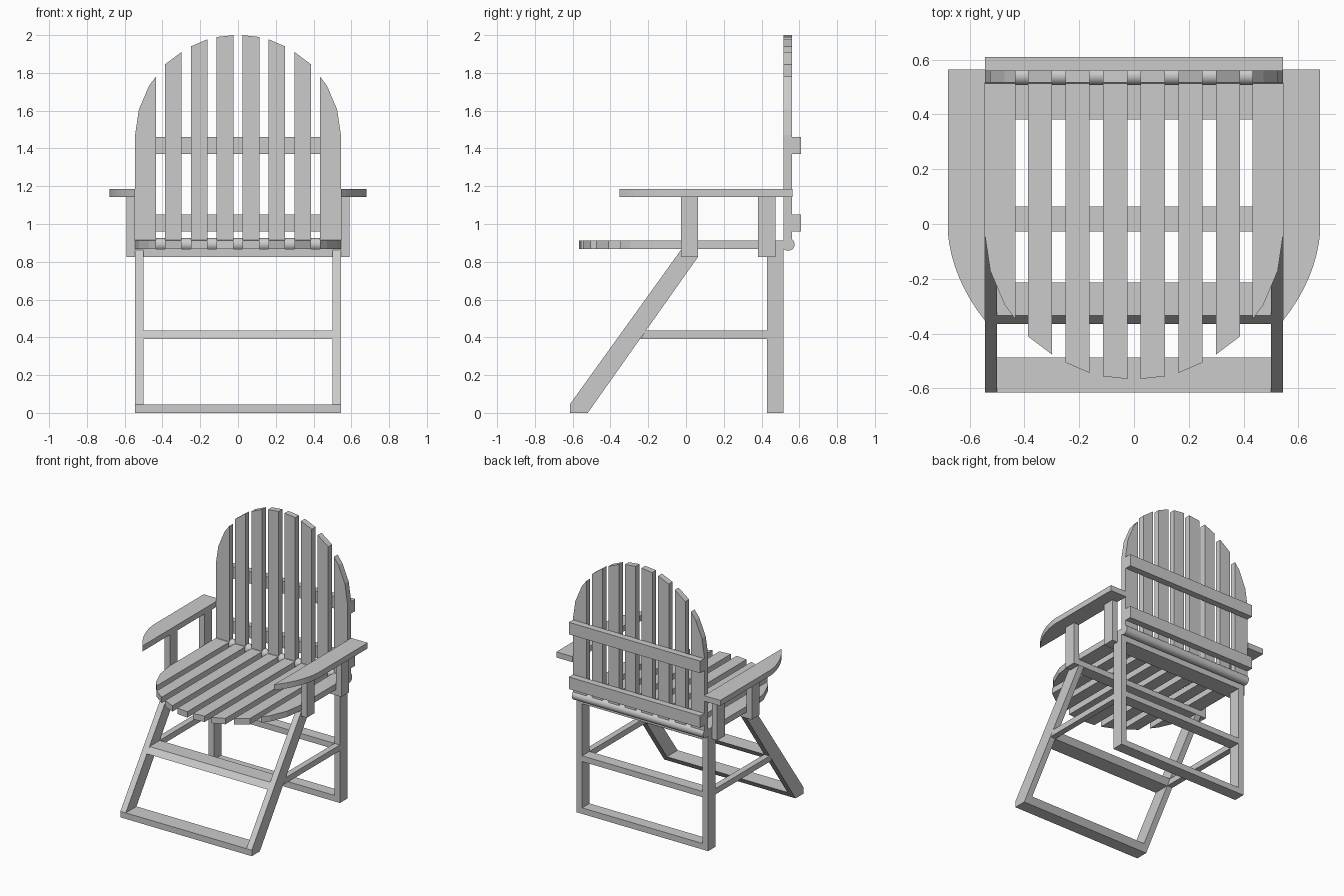
import bpy, bmesh, math
from mathutils import Vector

if "Cube" in bpy.data.objects:
    bpy.data.objects.remove(bpy.data.objects["Cube"])

wood = bpy.data.materials.new("grey wood")
wood.diffuse_color = (0.6, 0.6, 0.6, 1)
wood.use_nodes = True
wood.node_tree.nodes["Principled BSDF"].inputs["Base Color"].default_value = wood.diffuse_color

T = 0.545   # half width of the frame
P = 0.045   # plank thickness


def prism(name, outline, axis, lo, hi):
    """Extrude a 2D outline along an axis; outline holds the other two coordinates in order."""
    def place(p, d):
        c = list(p)
        c.insert("xyz".index(axis), d)
        return Vector(c)
    bm = bmesh.new()
    face = bm.faces.new([bm.verts.new(place(p, lo)) for p in outline])
    ext = bmesh.ops.extrude_face_region(bm, geom=[face])
    move = place((0, 0), hi - lo)
    bmesh.ops.translate(bm, vec=move, verts=[v for v in ext["geom"] if isinstance(v, bmesh.types.BMVert)])
    bmesh.ops.recalc_face_normals(bm, faces=bm.faces)
    me = bpy.data.meshes.new(name)
    bm.to_mesh(me)
    bm.free()
    me.materials.append(wood)
    ob = bpy.data.objects.new(name, me)
    bpy.context.collection.objects.link(ob)
    return ob


def box(name, x, y, z):
    return prism(name, [(x[0], y[0]), (x[1], y[0]), (x[1], y[1]), (x[0], y[1])], "z", *z)


# Right-hand slats: inner x, then the rounded end as (x, distance from the apex)
slats = [
    (0.024, [(0.024, 0.0), (0.113, 0.010)]),
    (0.162, [(0.162, 0.022), (0.25, 0.06)]),
    (0.30, [(0.30, 0.09), (0.387, 0.155)]),
    (0.433, [(0.433, 0.218), (0.472, 0.27), (0.525, 0.395), (T, 0.53)]),
]
for s, side in ((1, "right"), (-1, "left")):
    # Back and seat slats share the same rounded outline
    for i, (x0, end) in enumerate(slats):
        x1 = end[-1][0]
        back = [(s * x0, 0.91)] + [(s * x, 2.0 - d) for x, d in end] + [(s * x1, 0.91)]
        prism(f"back_slat_{side}_{i}", back, "y", 0.516, 0.561)
        seat = [(s * x0, 0.516)] + [(s * x, d - 0.566) for x, d in end] + [(s * x1, 0.516)]
        prism(f"seat_slat_{side}_{i}", seat, "z", 0.868, 0.912)

    # Armrest with a curved outer front
    arm = [(s * T, 0.565), (s * 0.68, 0.565), (s * 0.68, -0.03)]
    for k in range(1, 9):
        t = k / 8
        x = (1 - t) ** 2 * 0.68 + 2 * t * (1 - t) * 0.665 + t * t * T
        y = (1 - t) ** 2 * -0.03 + 2 * t * (1 - t) * -0.20 + t * t * -0.352
        arm.append((s * x, y))
    prism(f"armrest_{side}", arm, "z", 1.143, 1.185)

    # Arm posts outside the seat
    for label, y in (("front", (-0.027, 0.063)), ("rear", (0.382, 0.473))):
        box(f"arm_post_{label}_{side}", sorted((s * T, s * (T + P))), y, (0.825, 1.143))

    # Legs and side stretcher
    lo, hi = sorted((s * T, s * (T - P)))
    leg = [(-0.615, 0), (-0.52, 0), (0.063, 0.825), (0.063, 0.868), (-0.023, 0.868), (-0.615, 0.045)]
    prism(f"front_leg_{side}", leg, "x", lo, hi)
    box(f"rear_leg_{side}", (lo, hi), (0.429, 0.516), (0, 0.868))
    prism(f"side_stretcher_{side}", [(-0.24, 0.392), (0.429, 0.392), (0.429, 0.435), (-0.213, 0.435)],
          "x", lo, hi)

# Cross bars between the legs
w = T - P
prism("front_foot_bar", [(-0.615, 0), (-0.52, 0), (-0.488, P), (-0.615, P)], "x", -w, w)
prism("front_middle_bar", [(-0.365, 0.392), (-0.243, 0.392), (-0.213, 0.435), (-0.334, 0.435)], "x", -w, w)
box("rear_foot_bar", (-w, w), (0.429, 0.516), (0, P))
box("rear_middle_bar", (-w, w), (0.429, 0.516), (0.392, 0.435))

# Seat supports
box("seat_support_front", (-T, T), (-0.027, 0.063), (0.825, 0.868))
box("seat_support_rear", (-T, T), (0.382, 0.516), (0.825, 0.868))

# Back rails
for label, z in (("lower", (0.96, 1.05)), ("upper", (1.37, 1.46))):
    box(f"back_rail_{label}", (-T, T), (0.561, 0.61), z)

# Round hinge rod where the seat meets the back
n = 24
ring = [(0.541 + 0.034 * math.cos(2 * math.pi * k / n), 0.892 + 0.034 * math.sin(2 * math.pi * k / n))
        for k in range(n)]
rod = prism("hinge_rod", ring, "x", -T, T)
bpy.context.view_layer.objects.active = rod
rod.select_set(True)
bpy.ops.object.shade_smooth_by_angle(angle=math.radians(30))
